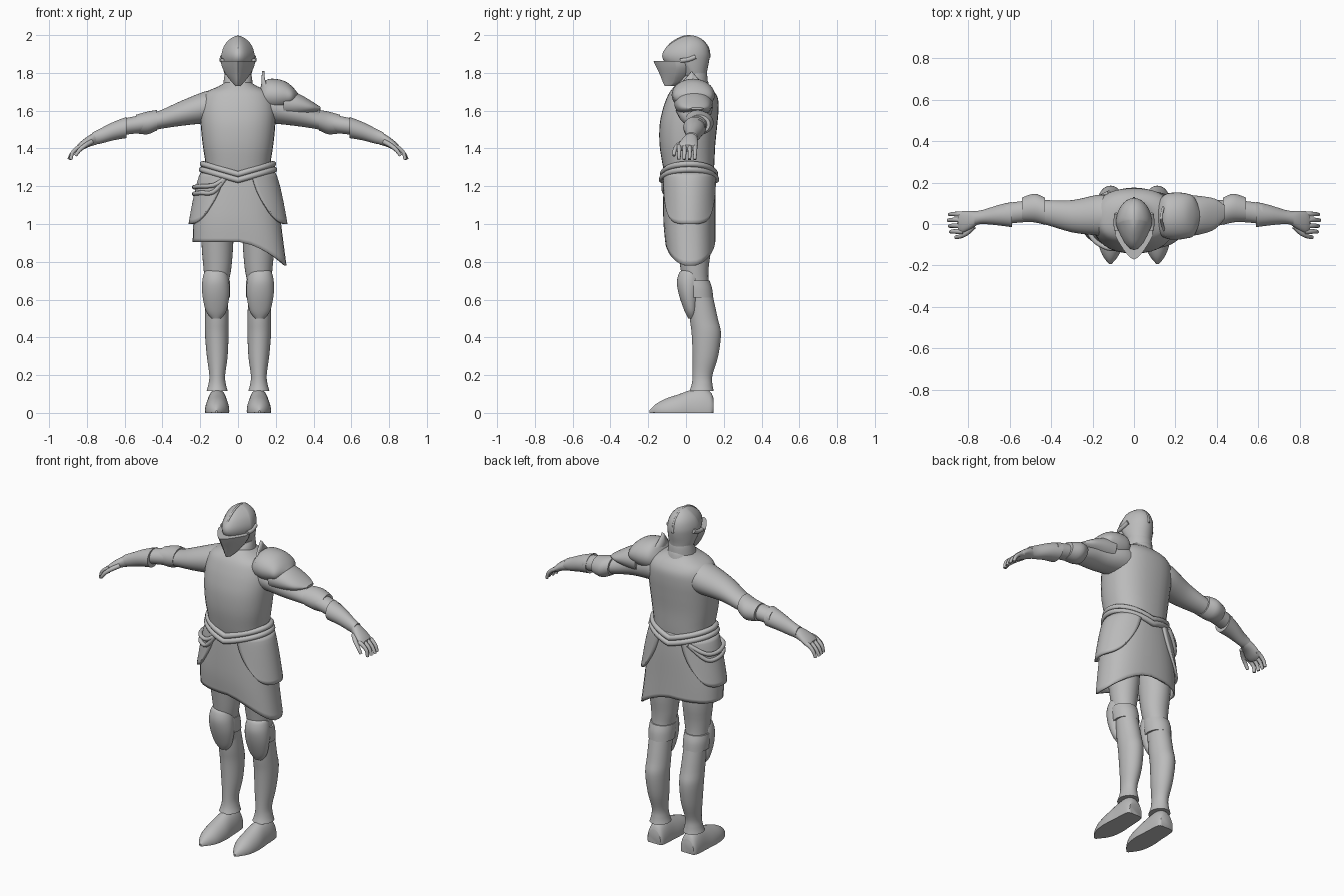
import bpy
import bmesh
from math import sin, cos, pi, radians
from mathutils import Vector

if "Cube" in bpy.data.objects:
    bpy.data.objects.remove(bpy.data.objects["Cube"], do_unlink=True)

steel = bpy.data.materials.new("plain grey steel")
steel.use_nodes = True
steel.diffuse_color = (0.5, 0.5, 0.5, 1)
steel.node_tree.nodes["Principled BSDF"].inputs["Base Color"].default_value = steel.diffuse_color

SIDES = (("left", 1), ("right", -1))
SEGMENTS = 32


def smooth_rows(rows, steps=4):
    """Insert Catmull-Rom rows between the given cross-sections."""
    result = []
    last = len(rows) - 1
    for i in range(last):
        quads = zip(rows[max(i - 1, 0)], rows[i], rows[i + 1], rows[min(i + 2, last)])
        quads = list(quads)
        for k in range(steps):
            t = k / steps
            result.append([b + 0.5 * t * (c - a + t * (2 * a - 5 * b + 4 * c - d
                           + t * (3 * (b - c) + d - a))) for a, b, c, d in quads])
    return result + [list(rows[last])]


def finish(obj):
    obj.data.materials.append(steel)
    bpy.ops.object.select_all(action="DESELECT")
    obj.select_set(True)
    bpy.context.view_layer.objects.active = obj
    if obj.type == "CURVE":
        bpy.ops.object.convert(target="MESH")
    bpy.ops.object.shade_smooth_by_angle(angle=radians(40))
    return obj


def grid_object(name, rings, closed=True, caps=True, shell=0):
    bm = bmesh.new()
    loops = [[bm.verts.new(p) for p in ring] for ring in rings]
    count = len(loops[0])
    for low, high in zip(loops, loops[1:]):
        for j in range(count if closed else count - 1):
            k = (j + 1) % count
            bm.faces.new((low[j], low[k], high[k], high[j]))
    if caps and closed:
        bm.faces.new(loops[0])
        bm.faces.new(loops[-1])
    bmesh.ops.recalc_face_normals(bm, faces=bm.faces)
    mesh = bpy.data.meshes.new(name)
    bm.to_mesh(mesh)
    bm.free()
    obj = bpy.data.objects.new(name, mesh)
    bpy.context.collection.objects.link(obj)
    if shell:
        solid = obj.modifiers.new("thickness", "SOLIDIFY")
        solid.thickness = shell
        solid.offset = 0
    return finish(obj)


def loft(name, rows, axis="z", side=1, power=1, beak=0, bend=None, caps=True, shell=0):
    """Rows hold a position on the axis and the limits of an oval across it."""
    rings = []
    for t, a0, a1, b0, b1 in smooth_rows(rows):
        ring = []
        for j in range(SEGMENTS):
            c, s = cos(2 * pi * j / SEGMENTS), sin(2 * pi * j / SEGMENTS)
            c = abs(c) ** power * (1 if c > 0 else -1)
            s = abs(s) ** power * (1 if s > 0 else -1)
            if beak and s < 0:
                s = abs(c) ** beak - 1
            a = (a0 + a1 + (a1 - a0) * c) / 2
            b = (b0 + b1 + (b1 - b0) * s) / 2
            x, y, z = {"z": (a, b, t), "x": (t, b, a), "y": (a, t, b)}[axis]
            p = Vector((x * side, y, z))
            ring.append(bend(p) if bend else p)
        rings.append(ring)
    return grid_object(name, rings, caps=caps, shell=shell)


def tube(name, points, radius, closed=False, side=1, taper=1):
    curve = bpy.data.curves.new(name, "CURVE")
    curve.dimensions = "3D"
    curve.bevel_depth = radius
    curve.bevel_resolution = 3
    curve.use_fill_caps = True
    path = points if closed else smooth_rows(points)
    spline = curve.splines.new("POLY")
    spline.points.add(len(path) - 1)
    for i, (x, y, z) in enumerate(path):
        spline.points[i].co = (x * side, y, z, 1)
        spline.points[i].radius = 1 + (taper - 1) * i / len(path)
    spline.use_cyclic_u = closed
    obj = bpy.data.objects.new(name, curve)
    bpy.context.collection.objects.link(obj)
    return finish(obj)


# Breastplate and neck
loft("breastplate", [(1.25, -.17, .17, -.11, .145), (1.32, -.172, .172, -.125, .15),
                     (1.42, -.187, .187, -.14, .155), (1.52, -.197, .197, -.14, .165),
                     (1.6, -.2, .2, -.125, .172), (1.66, -.19, .19, -.105, .17),
                     (1.7, -.165, .165, -.085, .15), (1.73, -.1, .1, -.06, .12),
                     (1.75, -.07, .07, -.04, .11)], power=0.85)


def tilt(p):
    return Vector((p.x, p.y, p.z + 0.3 * (p.y - 0.05)))


loft("lower_gorget", [(1.7, -.088, .088, -.068, .125), (1.73, -.08, .08, -.058, .118),
                      (1.75, -.07, .07, -.04, .11)], bend=tilt)
loft("upper_gorget", [(1.73, -.08, .08, -.05, .115), (1.77, -.075, .075, -.04, .112),
                      (1.8, -.07, .07, -.02, .105)], bend=tilt)

# Helmet with a beaked visor
loft("helmet", [(1.76, -.06, .06, -.02, .108), (1.81, -.076, .076, -.06, .112),
                (1.86, -.086, .086, -.115, .122), (1.9, -.087, .087, -.125, .125),
                (1.94, -.075, .075, -.1, .115), (1.97, -.053, .053, -.06, .092),
                (1.99, -.025, .025, -.02, .06), (1.997, -.004, .004, .01, .03)], beak=1.9)
loft("visor", [(1.73, -.012, .012, -.112, -.06), (1.75, -.032, .032, -.122, -.01),
               (1.79, -.063, .063, -.138, .03), (1.83, -.084, .084, -.157, .055),
               (1.862, -.091, .091, -.172, .06)], beak=1.5)
tube("helmet_crest", [(0, -.115, 1.91), (0, -.085, 1.95), (0, -.03, 1.985), (0, .02, 1.994),
                      (0, .075, 1.978), (0, .115, 1.935), (0, .125, 1.88)], 0.006)
for label, s in SIDES:
    tube(label + "_visor_arm", [(.084, -.03, 1.865), (.087, .01, 1.87), (.083, .05, 1.885)],
         0.012, side=s)

# Belt: two cords dipping to the middle of front and back
for name, drop, grow in (("upper_belt", 0, 0), ("lower_belt", 0.03, 0.006)):
    path = []
    for j in range(64):
        a = 2 * pi * j / 64
        path.append(((.186 + grow) * cos(a), .016 + (.138 + grow) * sin(a),
                     1.318 - drop - 0.055 * (1 - abs(cos(a)))))
    tube(name, path, 0.016, closed=True)
for name, drop in (("upper_hip_strap", 0), ("lower_hip_strap", 0.035)):
    tube(name, [(-.07, -.115, 1.24), (-.13, -.115, 1.205 - drop), (-.2, -.07, 1.2 - drop),
                (-.232, .02, 1.195 - drop), (-.205, .1, 1.2 - drop), (-.12, .15, 1.25)], 0.012)


# Cloth skirt with a hem that drops on the left
def hang(p):
    t = min(max((p.x - 0.02) / 0.23, 0), 1)
    hem = 0.905 - 0.125 * t * (0.45 + 0.55 * t)
    return Vector((p.x, p.y, 1.29 + (hem - 1.29) * p.z))


loft("skirt", [(0, -.175, .175, -.11, .145), (.3, -.205, .205, -.115, .15),
               (.7, -.23, .23, -.115, .15), (1, -.235, .252, -.105, .15)],
     power=0.85, bend=hang, caps=False, shell=0.01)

# Rounded plates over the hips
for label, s in SIDES:
    rings = []
    for i in range(13):
        v = i / 12
        ring = []
        for j in range(25):
            u = j / 12 - 1
            a = u * radians(72 - 20 * v * v)
            ring.append((s * (.19 + .065 * v ** .7) * cos(a) ** .85,
                         .018 + (.14 + .005 * v) * sin(a),
                         1.27 - 0.27 * v * (1 - 0.22 * u ** 4)))
        rings.append(ring)
    grid_object(label + "_hip_plate", rings, closed=False, shell=0.014)

for label, s in SIDES:
    # Legs
    loft(label + "_thigh", [(1.1, .02, .19, -.08, .13), (.9, .025, .193, -.05, .135),
                            (.77, .035, .183, -.03, .12), (.68, .05, .175, -.015, .12),
                            (.56, .055, .17, .01, .14)], side=s)
    loft(label + "_knee_band", [(.7, .043, .185, -.02, .125), (.66, .042, .187, -.02, .138),
                                (.61, .043, .184, -.01, .144)], side=s)
    loft(label + "_knee_guard", [(.755, .07, .168, -.02, .06), (.74, .058, .18, -.037, .075),
                                 (.69, .047, .19, -.048, .08), (.62, .046, .188, -.036, .07),
                                 (.54, .062, .17, -.008, .06), (.5, .09, .14, .012, .05)], side=s)
    loft(label + "_greave", [(.63, .055, .175, .01, .14), (.5, .05, .175, .02, .168),
                             (.42, .05, .175, .03, .185), (.3, .055, .165, .035, .17),
                             (.2, .068, .152, .035, .14), (.15, .064, .157, .03, .14),
                             (.115, .054, .167, .018, .147)], side=s)
    loft(label + "_shoe", [(.145, .068, .152, -.03, .08), (.13, .058, .162, -.08, .11),
                           (.09, .053, .167, -.1, .13), (.03, .05, .17, -.1, .122),
                           (-.04, .046, .175, -.08, .098), (-.11, .055, .168, -.06, .074),
                           (-.16, .08, .147, -.03, .046), (-.193, .108, .12, -.01, .014)],
         axis="y", side=s, bend=lambda p: Vector((p.x, p.y, max(p.z, 0))))

    # Arms
    loft(label + "_upper_arm", [(.12, 1.53, 1.71, -.06, .14), (.18, 1.532, 1.7, -.055, .14),
                                (.3, 1.52, 1.652, -.04, .115), (.42, 1.502, 1.598, -.005, .115),
                                (.5, 1.485, 1.58, .01, .115), (.62, 1.47, 1.555, 0, .1)],
         axis="x", side=s)
    loft(label + "_elbow_guard", [(.43, 1.495, 1.603, -.004, .127), (.48, 1.475, 1.595, .008, .146),
                                  (.54, 1.48, 1.578, .012, .128)], axis="x", side=s)
    loft(label + "_vambrace", [(.59, 1.455, 1.567, -.015, .107), (.66, 1.443, 1.54, -.006, .09),
                               (.73, 1.425, 1.505, 0, .068), (.77, 1.42, 1.485, -.006, .062)],
         axis="x", side=s)
    loft(label + "_palm", [(.75, 1.42, 1.49, 0, .06), (.79, 1.408, 1.468, -.025, .063),
                           (.83, 1.388, 1.438, -.042, .062), (.85, 1.382, 1.418, -.035, .052)],
         axis="x", side=s)
    for k in range(4):
        y = 0.048 - 0.028 * k
        tip = 0.896 - 0.006 * abs(k - 1)
        tube(label + "_finger", [(.825, y, 1.412), (.85, y, 1.402), (.877, y, 1.376),
                                 (tip, y - .002, 1.342)], 0.0135, side=s, taper=0.6)
    tube(label + "_thumb", [(.775, -.012, 1.435), (.81, -.045, 1.415), (.84, -.06, 1.39),
                            (.86, -.064, 1.362)], 0.014, side=s, taper=0.6)

# Left shoulder armour with an upright neck flange
loft("pauldron", [(.105, 1.645, 1.69, -.01, .09), (.125, 1.615, 1.735, -.05, .12),
                  (.155, 1.602, 1.765, -.07, .145), (.2, 1.598, 1.768, -.076, .152),
                  (.25, 1.608, 1.755, -.07, .148), (.29, 1.628, 1.725, -.055, .13),
                  (.318, 1.665, 1.69, .01, .07)], axis="x")
loft("upper_arm_plate", [(.24, 1.56, 1.715, -.062, .142), (.32, 1.568, 1.69, -.05, .135),
                         (.39, 1.585, 1.65, -.025, .122), (.438, 1.605, 1.618, .025, .09)],
     axis="x")
flange = []
for v in (0, 0.5, 1):
    flange.append([(.125 + .03 * u * u + .008 * v, .03 + .09 * u,
                    1.67 + v * (0.05 + 0.09 * (1 - abs(u)) ** 1.3))
                   for u in [j / 10 - 1 for j in range(21)]])
grid_object("shoulder_flange", flange, closed=False, shell=0.012)
